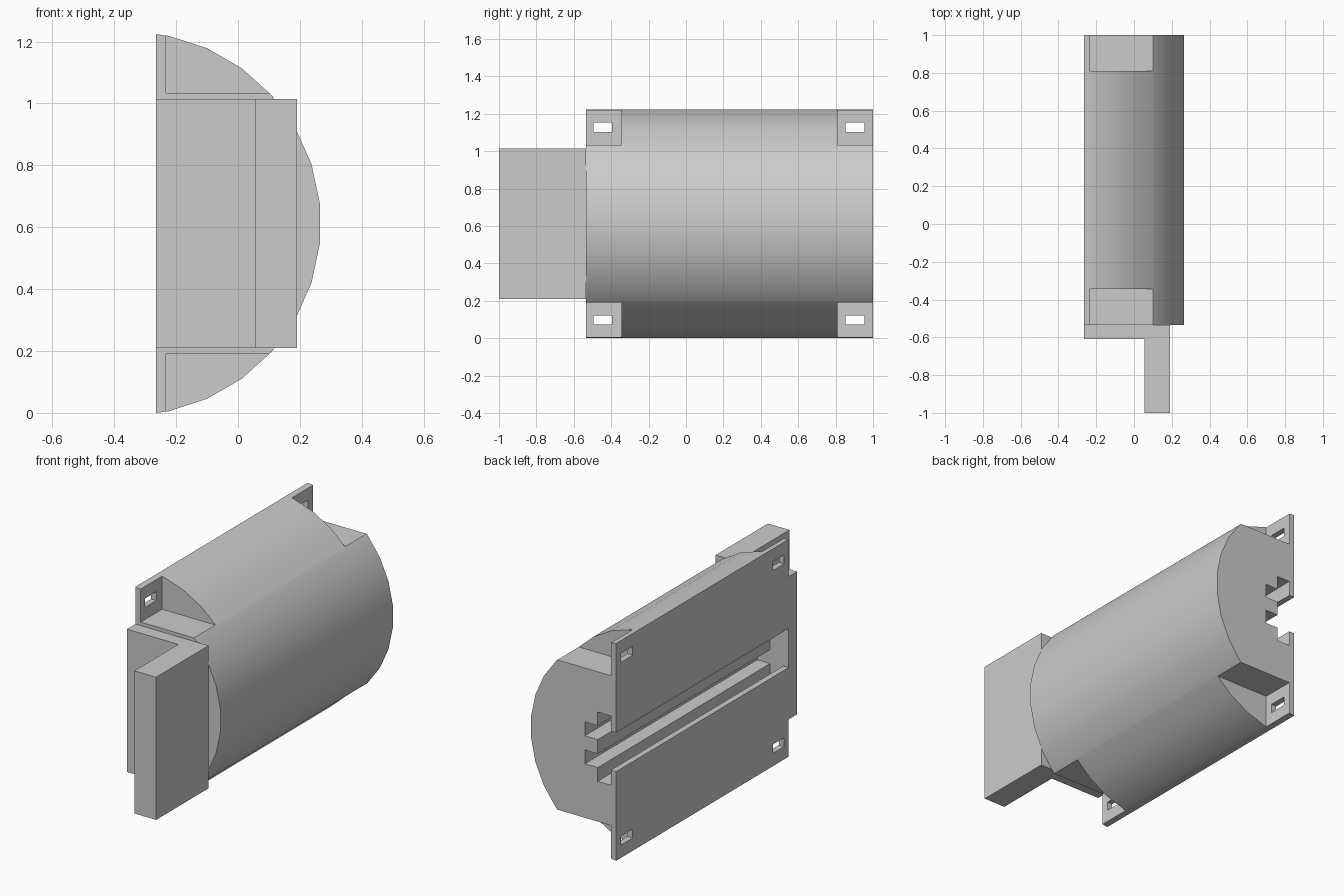
import bpy, bmesh, math

cube = bpy.data.objects.get("Cube")
if cube:
    bpy.data.objects.remove(cube, do_unlink=True)

grey = bpy.data.materials.new("light grey")
grey.use_nodes = True
COLOUR = (0.6, 0.6, 0.6, 1)
grey.diffuse_color = COLOUR
grey.node_tree.nodes["Principled BSDF"].inputs["Base Color"].default_value = COLOUR

BACK, MID, TOP = -0.265, 0.612, 1.224     # flat back plane, centre height, full height
FRONT, REAR = -0.535, 1.0                 # ends of the shell
PLATE = BACK + 0.033                      # inner side of the mounting plate


def new_object(name, bm):
    bmesh.ops.recalc_face_normals(bm, faces=bm.faces)
    mesh = bpy.data.meshes.new(name)
    bm.to_mesh(mesh)
    bm.free()
    mesh.materials.append(grey)
    obj = bpy.data.objects.new(name, mesh)
    bpy.context.collection.objects.link(obj)
    return obj


def prism(name, points, offset):
    """Extrude a flat outline along an offset vector."""
    bm = bmesh.new()
    face = bm.faces.new([bm.verts.new(p) for p in points])
    ext = bmesh.ops.extrude_face_region(bm, geom=[face])
    moved = [v for v in ext["geom"] if isinstance(v, bmesh.types.BMVert)]
    bmesh.ops.translate(bm, verts=moved, vec=offset)
    return new_object(name, bm)


def add_box(bm, x, y, z):
    made = bmesh.ops.create_cube(bm, size=1)["verts"]
    for v in made:
        for i, (lo, hi) in enumerate((x, y, z)):
            v.co[i] = lo if v.co[i] < 0 else hi


# Shell outline: upper half of the arc, then the rail channel, mirrored in height
RADIUS = 0.62
arc = [(-0.352 + RADIUS * math.cos(math.radians(a)), RADIUS * math.sin(math.radians(a)))
       for a in range(6, 80, 12)]
lip, ear, groove = BACK, BACK + 0.115, BACK + 0.195
channel = [(lip, 0.11), (PLATE, 0.11), (PLATE, 0.195), (ear, 0.195),
           (ear, 0.118), (groove, 0.118), (groove, 0.04), (ear, 0.04)]
half = arc + [(BACK, TOP - MID)] + channel
outline = half + [(x, -z) for x, z in reversed(half)]
shell = prism("shell", [(x, FRONT, MID + z) for x, z in outline], (0, REAR - FRONT, 0))

# Corner pockets and screw slots cut at the four corners
bm = bmesh.new()
for y0, y1, s0, s1 in ((FRONT - 0.1, -0.345, -0.495, -0.395), (0.81, REAR + 0.1, 0.853, 0.955)):
    for side in (1, -1):
        pocket = sorted((MID + side * 0.422, MID + side * 0.8))
        slot = sorted((MID + side * 0.49, MID + side * 0.54))
        add_box(bm, (PLATE, 0.5), (y0, y1), pocket)
        add_box(bm, (BACK - 0.1, PLATE + 0.05), (s0, s1), slot)
cutter = new_object("corner_cutter", bm)
cutter.hide_render = True

mod = shell.modifiers.new("corners", "BOOLEAN")
mod.operation = "DIFFERENCE"
mod.solver = "EXACT"
mod.use_self = True
mod.object = cutter
bpy.ops.object.select_all(action="DESELECT")
bpy.context.view_layer.objects.active = shell
shell.select_set(True)
bpy.ops.object.modifier_apply(modifier=mod.name)
bpy.data.objects.remove(cutter, do_unlink=True)
bpy.ops.object.shade_smooth_by_angle(angle=math.radians(30))

# L-shaped end bracket: closing wall plus forward arm
ARM, EDGE, WALL, TIP = 0.055, 0.19, -0.61, -1.0
corner = [(BACK, FRONT), (EDGE, FRONT), (EDGE, TIP), (ARM, TIP), (ARM, WALL), (BACK, WALL)]
prism("end_bracket", [(x, y, 0.21) for x, y in corner], (0, 0, 0.804))
